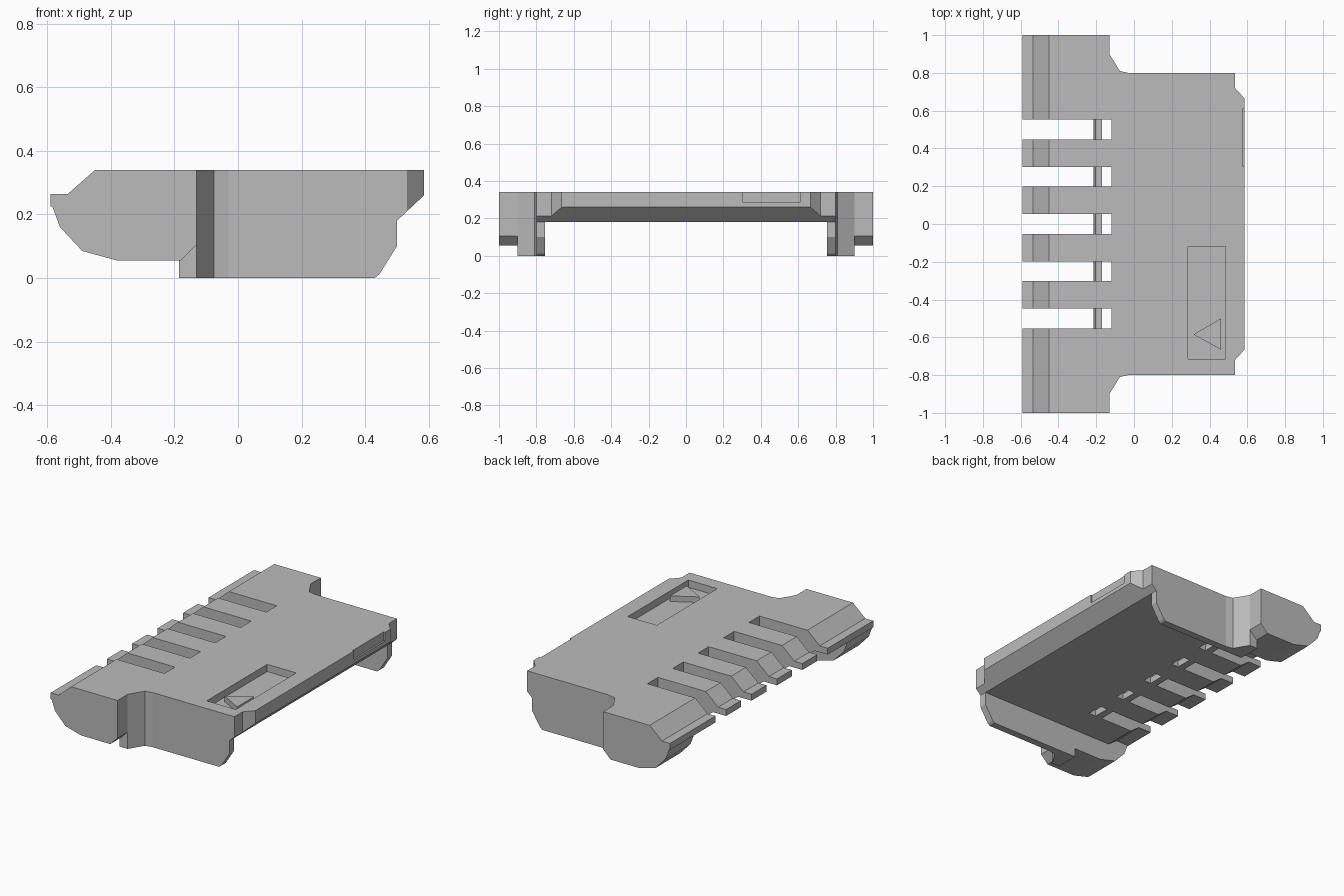
import bpy
import bmesh

cube = bpy.data.objects.get("Cube")
if cube:
    bpy.data.objects.remove(cube, do_unlink=True)

grey = bpy.data.materials.new("plain grey")
grey.use_nodes = True
grey.diffuse_color = (0.5, 0.5, 0.5, 1)
grey.node_tree.nodes["Principled BSDF"].inputs["Base Color"].default_value = (0.5, 0.5, 0.5, 1)


def prism(name, outline, low, high, axis="z"):
    """Extrude an (x, y) outline along z, or an (x, z) outline along y."""
    bm = bmesh.new()
    place = (lambda a, b, c: (a, b, c)) if axis == "z" else (lambda a, b, c: (a, c, b))
    rings = [[bm.verts.new(place(a, b, c)) for a, b in outline] for c in (low, high)]
    bm.faces.new(rings[0])
    bm.faces.new(rings[1])
    n = len(outline)
    for i in range(n):
        j = (i + 1) % n
        bm.faces.new((rings[0][i], rings[0][j], rings[1][j], rings[1][i]))
    bmesh.ops.recalc_face_normals(bm, faces=bm.faces)
    mesh = bpy.data.meshes.new(name)
    bm.to_mesh(mesh)
    bm.free()
    mesh.materials.append(grey)
    obj = bpy.data.objects.new(name, mesh)
    bpy.context.collection.objects.link(obj)
    return obj


def box(name, x0, x1, y0, y1, z0, z1):
    return prism(name, [(x0, y0), (x1, y0), (x1, y1), (x0, y1)], z0, z1)


def combine(target, other, operation):
    """Apply an exact boolean and remove the second object."""
    mod = target.modifiers.new("combine", "BOOLEAN")
    mod.operation, mod.solver, mod.object = operation, "EXACT", other
    bpy.context.view_layer.update()
    graph = bpy.context.evaluated_depsgraph_get()
    mesh = bpy.data.meshes.new_from_object(target.evaluated_get(graph))
    target.modifiers.clear()
    target.data = mesh
    bpy.data.objects.remove(other, do_unlink=True)


TOP, UNDER, INNER = 0.34, 0.18, 0.755

# Cover: side profile trimmed by the plan outline
cover = prism("cover", [(-0.59, 0.265), (-0.535, 0.265), (-0.45, TOP), (0.585, TOP),
                        (0.585, 0.26), (0.5, UNDER), (-0.44, UNDER), (-0.5, 0.225),
                        (-0.59, 0.225)], -1, 1, "y")
half = [(-0.7, 1.1), (-0.13, 1.1), (-0.13, 0.9), (-0.075, 0.81), (-0.03, 0.8),
        (0.535, 0.8), (0.535, 0.72), (0.585, 0.665)]
plan = half + [(x, -y) for x, y in reversed(half)]
combine(cover, prism("plan_trim", plan, -1, 1), "INTERSECT")

# Slots between the fingers, with a low bar near each root
for i in range(5):
    y = -0.5 + 0.25 * i
    combine(cover, box("slot", -0.7, -0.12, y - 0.052, y + 0.052, 0, 1), "DIFFERENCE")
    bar = prism("slot_bar_%d" % (i + 1), [(-0.215, UNDER), (-0.17, UNDER), (-0.17, 0.22),
                                          (-0.205, 0.22)], y - 0.054, y + 0.054, "y")

# Top pocket with raised triangular pointer, and shallow edge recess
combine(cover, box("pocket", 0.285, 0.485, -0.715, -0.12, 0.295, 0.5), "DIFFERENCE")
prism("pointer", [(0.315, -0.585), (0.46, -0.665), (0.46, -0.5)], 0.29, 0.33)
combine(cover, box("edge_recess", 0.575, 0.7, 0.305, 0.61, 0.285, 0.5), "DIFFERENCE")

# Rounded ears, skirt walls and corner feet on both ends
ear_profile = [(-0.588, 0.25), (-0.588, 0.235), (-0.56, 0.16), (-0.49, 0.085),
               (-0.38, 0.055), (-0.18, 0.055), (-0.13, 0.105), (-0.13, 0.25)]
wall_profile = [(-0.185, 0), (0.43, 0), (0.445, 0.012), (0.5, 0.1), (0.5, 0.2),
                (-0.185, 0.2)]
foot_plan = [(-0.185, INNER), (-0.185, 0.9), (-0.13, 0.9), (-0.075, 0.81),
             (-0.03, 0.8), (-0.03, INNER)]
for side, s in (("front", -1), ("back", 1)):
    prism(side + "_ear", ear_profile, s * INNER, s, "y")
    prism(side + "_skirt", wall_profile, s * INNER, s * 0.8, "y")
    prism(side + "_foot", [(x, s * y) for x, y in foot_plan], 0, 0.25)
